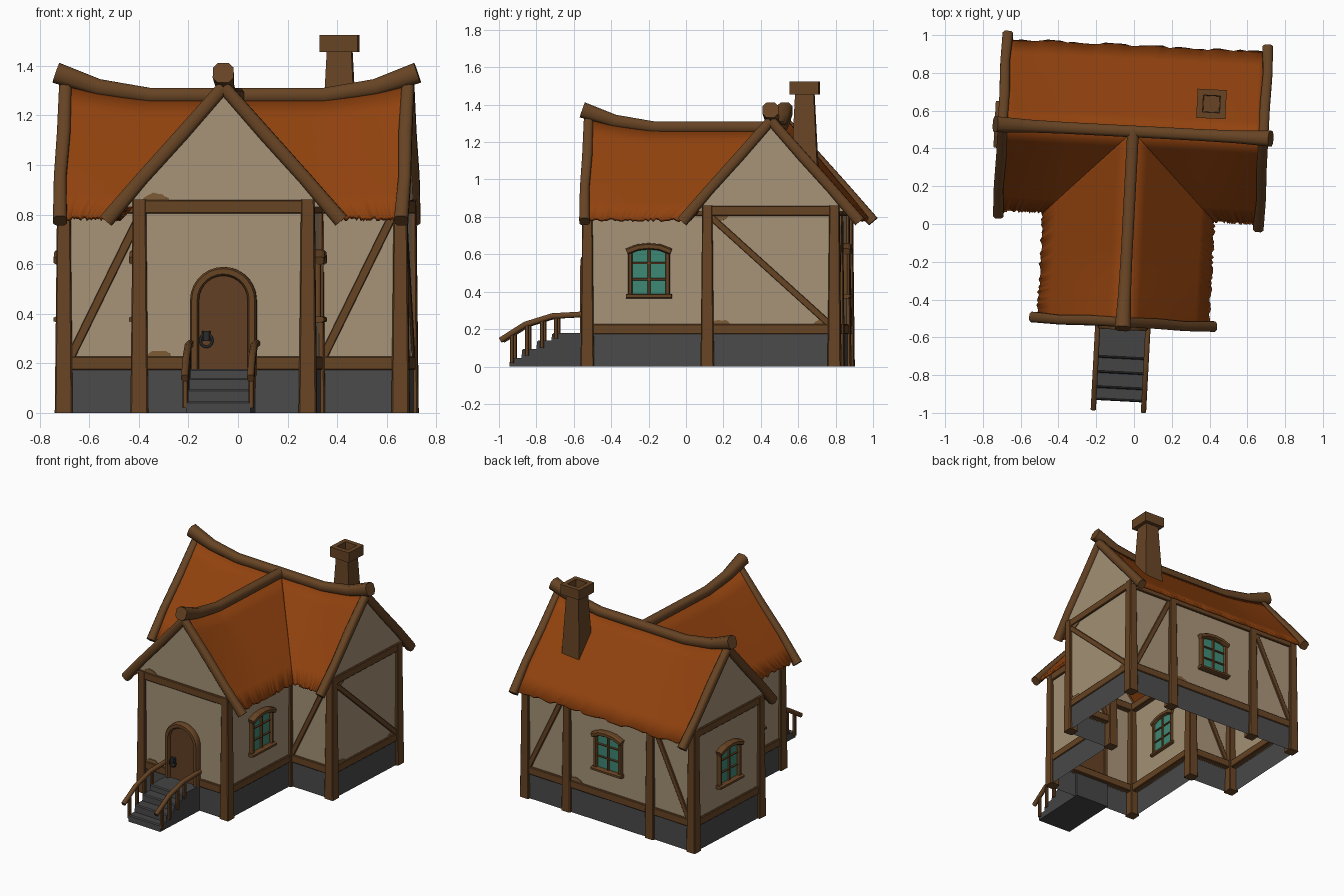
import bpy, bmesh, math, random
from mathutils import Vector, Matrix

if "Cube" in bpy.data.objects:
    bpy.data.objects.remove(bpy.data.objects["Cube"])

random.seed(4)
# The whole house is turned slightly; local origin = crossing of the two ridges
HOUSE = Matrix.Translation((-0.005, 0.49, 0)) @ Matrix.Rotation(math.radians(-3), 4, 'Z')
UP = Vector((0, 0, 1))


def material(name, rgb):
    m = bpy.data.materials.new(name)
    lin = [((c / 255 + 0.055) / 1.055) ** 2.4 for c in rgb]
    m.diffuse_color = (*lin, 1)
    m.use_nodes = True
    m.node_tree.nodes["Principled BSDF"].inputs["Base Color"].default_value = m.diffuse_color
    return m


WOOD = material("timber brown", (103, 68, 36))
DOOR = material("door brown", (97, 63, 36))
ROOF = material("roof orange", (145, 66, 14))
PLASTER = material("plaster cream", (166, 146, 119))
STONE = material("foundation grey", (74, 74, 74))
STEP = material("step grey", (68, 68, 69))
GLASS = material("window teal", (62, 136, 116))
IRON = material("iron dark", (42, 42, 44))
BARE = material("bare plaster brown", (124, 90, 54))


def finish(name, mat, bm, smooth=None):
    bmesh.ops.recalc_face_normals(bm, faces=bm.faces)
    me = bpy.data.meshes.new(name)
    bm.to_mesh(me)
    bm.free()
    me.materials.append(mat)
    if smooth:
        me.shade_smooth()
        me.set_sharp_from_angle(angle=math.radians(smooth))
    ob = bpy.data.objects.new(name, me)
    bpy.context.collection.objects.link(ob)
    ob.matrix_world = HOUSE
    return ob


def loft(name, mat, rings, caps=True, smooth=None):
    bm = bmesh.new()
    vs = [[bm.verts.new(p) for p in r] for r in rings]
    n = len(vs[0])
    for a, b in zip(vs, vs[1:]):
        for i in range(n):
            bm.faces.new((a[i], a[(i + 1) % n], b[(i + 1) % n], b[i]))
    if caps:
        bm.faces.new(vs[0])
        bm.faces.new(vs[-1])
    return finish(name, mat, bm, smooth)


def prism(name, mat, outline, vec, caps=True):
    pts = [Vector(p) for p in outline]
    return loft(name, mat, [pts, [p + Vector(vec) for p in pts]], caps)


def beam(name, mat, pts, sizes, ref, chamfer=0.2, smooth=None):
    """Chamfered bar along pts; sizes = (half along ref, half across) per point or one for all."""
    pts = [Vector(p) for p in pts]
    if not isinstance(sizes, list):
        sizes = [sizes] * len(pts)
    rings = []
    for i, (p, (ha, hb)) in enumerate(zip(pts, sizes)):
        t = (pts[min(i + 1, len(pts) - 1)] - pts[max(i - 1, 0)]).normalized()
        a = (ref - ref.dot(t) * t).normalized()
        b = t.cross(a)
        k = 1 - chamfer * 2
        oct8 = [(1, k), (k, 1), (-k, 1), (-1, k), (-1, -k), (-k, -1), (k, -1), (1, -k)]
        rings.append([p + a * ha * u + b * hb * v for u, v in oct8])
    return loft(name, mat, rings, True, smooth)


def wall_frame(origin, normal):
    """Maps (along wall, outward, height) to house coordinates."""
    n = Vector(normal)
    t = UP.cross(n)
    return (lambda u, d, z: Vector(origin) + t * u + n * d + UP * z), n


# Walls and foundation: T-shaped outline, grown by g
def outline(g, z):
    a, b, f = 0.68 + g, 0.34 + g, 1.0 + g
    return [(a, b, z), (a, -b, z), (b, -b, z), (b, -f, z),
            (-b, -f, z), (-b, -b, z), (-a, -b, z), (-a, b, z)]


prism("walls", PLASTER, outline(0.012, 0.17), (0, 0, 0.7), False)
prism("foundation", STONE, outline(0.018, 0), (0, 0, 0.178), False)

RIGHT = wall_frame((0.692, 0, 0), (1, 0, 0))
LEFT = wall_frame((-0.692, 0, 0), (-1, 0, 0))
FRONT = wall_frame((0, -1.012, 0), (0, -1, 0))
BACK = wall_frame((0, 0.352, 0), (0, 1, 0))
WING_R = wall_frame((0.352, -0.67, 0), (1, 0, 0))
WING_L = wall_frame((-0.352, -0.67, 0), (-1, 0, 0))
EAVE_F = wall_frame((0, -0.352, 0), (0, -1, 0))

# Gables with their sloping barge boards
for label, (P, n) in (("right", RIGHT), ("left", LEFT), ("front", FRONT)):
    prism(label + "_gable", PLASTER, [P(-0.4, 0, 0.83), P(0.4, 0, 0.83), P(0, 0, 1.29)], n * -0.01)
    for s in (-1, 1):
        path = [P(s * u, d, z) for u, d, z in
                ((0.475, -0.003, 0.775), (0.33, 0.004, 0.945), (0.17, -0.002, 1.122), (0, 0, 1.315))]
        beam(label + "_barge_board", WOOD, path,
             [(0.028, 0.03), (0.025, 0.027), (0.027, 0.028), (0.025, 0.026)], n, 0.22, 50)

# Corner posts, sill beams and top beams
for x, y in [(sx * a, b) for sx in (-1, 1) for a, b in
             ((0.68, 0.34), (0.68, -0.34), (0.34, -0.34), (0.34, -1.0), (0.34, 0.34))]:
    beam("post", WOOD, [(x, y, 0), (x, y, 0.45), (x, y, 0.86)],
         [(0.036, 0.036), (0.031, 0.031), (0.027, 0.027)], Vector((1, 0, 0)), 0.08)
corners = outline(0, 0)
for i, p in enumerate(corners):
    q = corners[(i + 1) % len(corners)]
    for label, z in (("sill_beam", 0.2), ("top_beam", 0.832)):
        beam(label, WOOD, [Vector(p) + UP * z, Vector(q) + UP * z], (0.027, 0.025), UP, 0.08)

# Diagonal braces
for (P, n), u0, z0, u1, z1 in ((EAVE_F, -0.65, 0.23, -0.37, 0.80), (EAVE_F, 0.37, 0.23, 0.65, 0.80),
                               (BACK, -0.65, 0.23, -0.37, 0.80), (BACK, 0.65, 0.23, 0.37, 0.80),
                               (RIGHT, -0.31, 0.79, 0.31, 0.23)):
    beam("brace", WOOD, [P(u0, 0, z0), P(u1, 0, z1)], (0.012, 0.017), n, 0.08)


# Roof slopes: s runs down the slope, a runs along the ridge
def roof(name, length, place, full=False):
    bm = bmesh.new()
    cols, rows, half = 40, 6, 0.45
    jag = [random.uniform(-0.008, 0.006) for _ in range(cols + 1)]
    grid = []
    for r in range(rows + 1):
        s = half * r / rows
        line = []
        for c in range(cols + 1):
            start = -length if full else s          # start = s makes the valley
            a = start + (length - start) * c / cols
            d = max(0, abs(a) - (length - 0.36)) / 0.36
            ridge = 1.27 + 0.055 * d ** 1.5
            k = s / half
            s2, z = s, ridge + (0.785 - ridge) * k
            if r == rows:
                s2, z = s + jag[c], z - jag[c]
            line.append(bm.verts.new((*place(a, s2), z)))
        grid.append(line)
    for r in range(rows):
        for c in range(cols):
            bm.faces.new((grid[r][c], grid[r][c + 1], grid[r + 1][c + 1], grid[r + 1][c]))
    bmesh.ops.remove_doubles(bm, verts=bm.verts, dist=1e-5)
    ob = finish(name, ROOF, bm, 30)
    mod = ob.modifiers.new("thickness", 'SOLIDIFY')
    mod.thickness, mod.offset = 0.02, 0


roof("main_roof_back", 0.68, lambda a, s: (a, s), True)
for side in (-1, 1):
    roof("main_roof_front", 0.68, lambda a, s: (side * a, -s))
    roof("wing_roof", 1.0, lambda a, s: (side * s, -a))

# Sagging ridge logs with raised ends
half_log = [(0.35, 1.28, 0.031), (0.56, 1.313, 0.034), (0.73, 1.372, 0.042)]
log = [(-x, z, r) for x, z, r in reversed(half_log)] + half_log
beam("main_ridge_log", WOOD, [(x, 0, z) for x, z, r in log], [(r, r) for x, z, r in log], UP, 0.24, 50)
log = [(0.0, 1.28, 0.031)] + [(x + 0.315, z, r) for x, z, r in half_log]
beam("wing_ridge_log", WOOD, [(0, -y, z) for y, z, r in log], [(r, r) for y, z, r in log], UP, 0.24, 50)

# Chimney with hollow cap
shaft = [(0.075, 0.96), (0.05, 1.455), (0.077, 1.455), (0.077, 1.525), (0.045, 1.525), (0.042, 1.44)]
loft("chimney", WOOD, [[(0.407 + i * h, 0.167 + j * h, z) for i, j in ((-1, -1), (1, -1), (1, 1), (-1, 1))]
                       for h, z in shaft])

# Windows
for P, n in (BACK, LEFT, WING_R, WING_L):
    arch = [(-0.1, 0.605), (-0.05, 0.628), (0, 0.634), (0.05, 0.628), (0.1, 0.605)]
    prism("window_glass", GLASS, [P(u, 0, z) for u, z in [(-0.1, 0.385)] + arch + [(0.1, 0.385)]], n * 0.008)
    for u in (-0.1, 0.1):
        beam("window_jamb", WOOD, [P(u, 0.008, 0.38), P(u, 0.008, 0.615)], (0.02, 0.012), n)
    beam("window_mullion", WOOD, [P(0, 0.005, 0.38), P(0, 0.005, 0.63)], (0.014, 0.008), n)
    for z in (0.467, 0.553):
        beam("window_bar", WOOD, [P(-0.1, 0.005, z), P(0.1, 0.005, z)], (0.012, 0.006), n)
    beam("window_sill", WOOD, [P(-0.122, 0.012, 0.377), P(0.122, 0.012, 0.377)], (0.03, 0.012), n)
    beam("window_lintel", WOOD, [P(u * 1.18, 0.012, z + 0.009) for u, z in arch], (0.03, 0.017), n)

# Arched door, frame and ring handle
P, n = FRONT


def door_arch(r):
    top = [(r * math.cos(t), 0.455 + r * math.sin(t)) for t in [math.pi * i / 14 for i in range(15)]]
    return [(r, 0.175)] + top + [(-r, 0.175)]


prism("door", DOOR, [P(u, -0.01, z) for u, z in door_arch(0.105)], n * 0.03)
beam("door_frame", WOOD, [P(u, 0.013, z) for u, z in door_arch(0.116)], (0.027, 0.018), n, 0.2, 50)
beam("handle_plate", IRON, [P(-0.068, 0.025, 0.29), P(-0.068, 0.025, 0.33)], (0.015, 0.017), n, 0.15)
ring = [P(-0.068 + 0.024 * math.cos(t), 0.034, 0.292 + 0.026 * math.sin(t))
        for t in [math.tau * i / 18 for i in range(19)]]
beam("handle_ring", IRON, ring, (0.005, 0.005), n, 0.29, 50)

# Steps and railings
steps = [(-1.43, 0.045), (-1.365, 0.095), (-1.285, 0.14), (-1.205, 0.178)]
profile = [(-1.0, 0)]
low = 0
for y, z in steps:
    profile += [(y, low), (y + 0.004, z - 0.006), (y + 0.012, z)]
    low = z
profile += [(-1.0, low)]
prism("steps", STEP, [(-0.13, y, z) for y, z in profile], (0.26, 0, 0))
for x in (-0.133, 0.133):
    rail = [(-1.478, 0.14), (-1.345, 0.225), (-1.2, 0.27), (-1.02, 0.28)]
    beam("handrail", WOOD, [(x, y, z) for y, z in rail], (0.014, 0.015), Vector((1, 0, 0)), 0.25, 50)
    for y, z0, z1 in ((-1.415, 0.02, 0.175), (-1.335, 0.06, 0.225), (-1.255, 0.1, 0.25), (-1.18, 0.15, 0.27)):
        beam("baluster", WOOD, [(x, y, z0), (x, y, z1)], (0.011, 0.011), Vector((1, 0, 0)), 0.2)

# Bare patches in the plaster next to the beams
for (P, n), u, z, d in ((FRONT, -0.275, 0.85, 1), (FRONT, -0.26, 0.215, 1), (RIGHT, -0.28, 0.815, -1),
                        (RIGHT, -0.27, 0.215, 1), (RIGHT, 0.28, 0.215, 1), (BACK, -0.27, 0.215, 1)):
    edge = [(0.055 * math.cos(t), random.uniform(0.03, 0.042) * math.sin(t))
            for t in [math.pi * i / 9 for i in range(10)]]
    prism("bare_patch", BARE, [P(u + a, 0, z + d * b) for a, b in edge], n * 0.006)
